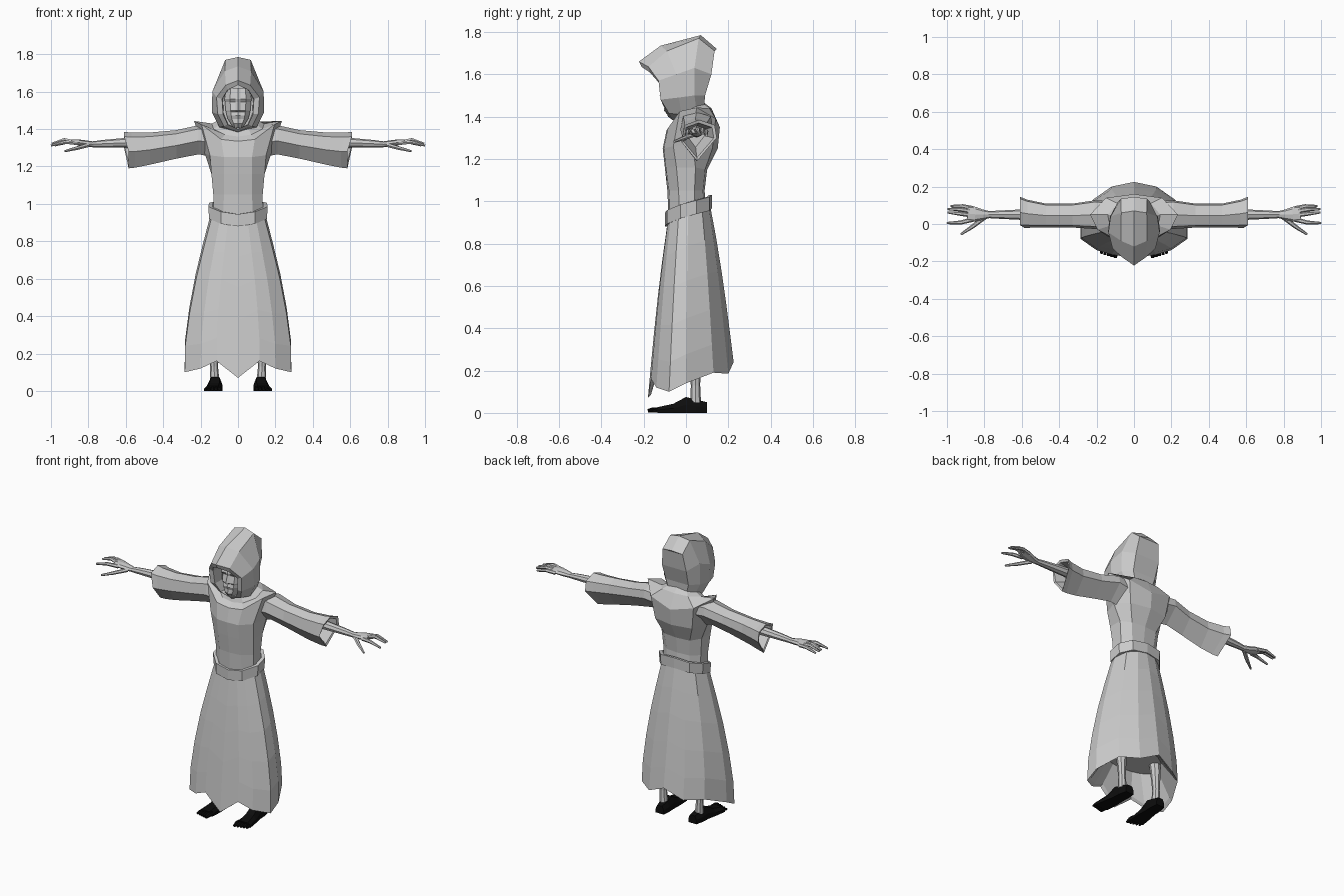
import bpy, bmesh, math
from mathutils import Vector


def material(name, v):
    m = bpy.data.materials.new(name)
    m.diffuse_color = (v, v, v, 1)
    return m


GREY = material("pale_grey", 0.59)
BLACK = material("black", 0.004)


def loft(name, rings, mat=GREY, caps=(True, True), fold=False, mirror=False):
    """Skin a stack of closed rings; fold caps symmetric rings with cross strips."""
    bm = bmesh.new()
    vs = [[bm.verts.new(p) for p in r] for r in rings]
    n = len(vs[0])
    for a, b in zip(vs, vs[1:]):
        for i in range(n):
            j = (i + 1) % n
            bm.faces.new((a[i], a[j], b[j], b[i]))
    for ring, wanted in ((vs[0], caps[0]), (vs[-1], caps[1])):
        if not wanted:
            continue
        if fold:
            for i in range(n // 2):
                quad = [ring[i], ring[i + 1], ring[(n - i - 1) % n], ring[(n - i) % n]]
                bm.faces.new(list(dict.fromkeys(quad)))
        else:
            bm.faces.new(ring)
    bmesh.ops.recalc_face_normals(bm, faces=bm.faces)
    me = bpy.data.meshes.new(name)
    bm.to_mesh(me)
    bm.free()
    me.materials.append(mat)
    ob = bpy.data.objects.new(name, me)
    bpy.context.collection.objects.link(ob)
    if mirror:
        mod = ob.modifiers.new("mirror", 'MIRROR')
        mod.use_mirror_merge = False
    return ob


def full(half):
    """Complete a half ring that runs from centre to centre."""
    return list(half) + [(-x, y, z) for x, y, z in reversed(half[1:-1])]


def scaled(ring, sx, sy, dz):
    return [(x * sx, y * sy, z + dz) for x, y, z in ring]


def tube(name, path, radii, n=6, mat=GREY):
    """Mirrored tube along a path with (side, up) radii."""
    pts = [Vector(p) for p in path]
    rings = []
    for k, p in enumerate(pts):
        d = (pts[min(k + 1, len(pts) - 1)] - pts[max(k - 1, 0)]).normalized()
        side = Vector((1, 0, 0)) if abs(d.z) > 0.9 else d.cross(Vector((0, 0, 1))).normalized()
        up = side.cross(d)
        a, b = radii[k]
        rings.append([p + side * a * math.cos(2 * math.pi * i / n)
                      + up * b * math.sin(2 * math.pi * i / n) for i in range(n)])
    return loft(name, rings, mat, mirror=True)


# Skirt: bulging panels from waist to ragged hem, with a hollow underside
waist = [(0, -.09, .88), (.055, -.088, .885), (.1, -.075, .9), (.14, -.035, .93),
         (.145, .01, .95), (.115, .075, .97), (.06, .105, .99), (0, .11, 1.0)]
hem = [(0, -.18, .07), (.115, -.165, .16), (.2, -.14, .12), (.285, -.08, .1),
       (.285, .0, .14), (.22, .13, .19), (.12, .2, .185), (0, .225, .24)]
rings = []
for t, bx, by in ((0, 0, 0), (.2, .3, .25), (.4, .58, .47), (.62, .82, .68), (.83, .98, .86), (1, 1, 1)):
    rings.append(full([(a[0] + (b[0] - a[0]) * bx, a[1] + (b[1] - a[1]) * by, a[2] + (b[2] - a[2]) * t)
                       for a, b in zip(waist, hem)]))
low = full(hem)
rings.append(scaled(low, .93, .92, .015))
rings.append([(x * .62, y * .62, .3) for x, y, z in low])
loft("skirt", rings, fold=True)

# Belt: tilted band, lower at the front
band = full([(0, -.1, .88), (.09, -.09, .893), (.155, -.025, .92), (.152, .05, .94),
             (.1, .11, .955), (0, .122, .965)])
loft("belt", [scaled(band, .88, .88, 0), band, scaled(band, 1.02, 1, .065), scaled(band, .88, .88, .065)],
     caps=(False, False))

# Tunic: bodice flaring into the shoulder cowl
bodice = [
    [(0, -.082, .92), (.08, -.075, .92), (.13, -.03, .92), (.13, .04, .94), (.08, .085, .95), (0, .095, .95)],
    [(0, -.088, 1.05), (.075, -.08, 1.05), (.132, -.035, 1.05), (.132, .04, 1.05), (.08, .08, 1.05), (0, .088, 1.05)],
    [(0, -.1, 1.16), (.075, -.095, 1.16), (.142, -.045, 1.16), (.142, .045, 1.16), (.09, .09, 1.15), (0, .1, 1.15)],
    [(0, -.11, 1.25), (.075, -.105, 1.25), (.15, -.06, 1.26), (.178, .03, 1.27), (.13, .125, 1.25), (0, .15, 1.25)],
    [(0, -.092, 1.335), (.09, -.085, 1.345), (.195, -.03, 1.425), (.235, .05, 1.443), (.15, .14, 1.39), (0, .16, 1.35)],
    [(0, -.06, 1.36), (.07, -.055, 1.37), (.13, -.01, 1.4), (.14, .05, 1.43), (.09, .11, 1.44), (0, .12, 1.44)],
    [(0, -.03, 1.44), (.04, -.025, 1.44), (.07, .0, 1.45), (.075, .04, 1.46), (.05, .07, 1.47), (0, .08, 1.47)],
]
loft("tunic", [full(r) for r in bodice], fold=True)

# Hood: loops from the recess behind the face, over the rim, to the back of the head
rim = [(0, -.21, 1.635), (.055, -.172, 1.61), (.085, -.128, 1.56), (.08, -.118, 1.48),
       (.055, -.095, 1.425), (0, -.085, 1.4)]
hood = [
    [(x * .95, -.05, z) for x, y, z in rim],
    rim,
    [(0, -.222, 1.66), (.065, -.177, 1.635), (.115, -.13, 1.57), (.108, -.12, 1.48), (.075, -.08, 1.415), (0, -.065, 1.385)],
    [(0, -.12, 1.735), (.07, -.09, 1.71), (.137, -.045, 1.6), (.14, -.035, 1.49), (.1, -.02, 1.41), (0, -.02, 1.38)],
    [(0, .07, 1.785), (.068, .06, 1.77), (.125, .04, 1.63), (.128, .04, 1.5), (.09, .05, 1.42), (0, .06, 1.4)],
    [(0, .145, 1.72), (.07, .135, 1.71), (.085, .12, 1.6), (.08, .09, 1.5), (.06, .085, 1.43), (0, .09, 1.41)],
]
loft("hood", [full(r) for r in hood], fold=True)

# Face: stacked slices (height, centre depth, eye-line depth, cheek half width)
slices = ((1.405, -.085, -.08, .025), (1.43, -.105, -.095, .04), (1.455, -.1, -.095, .055),
          (1.472, -.108, -.1, .06), (1.492, -.1, -.097, .064), (1.5, -.125, -.1, .066),
          (1.545, -.107, -.092, .07), (1.56, -.108, -.106, .072), (1.62, -.095, -.09, .065))
loft("face", [full([(0, c, z), (.014, (c + e) / 2 + .003, z), (w * .6, e, z), (w, -.065, z), (w * .9, -.03, z), (0, -.03, z)])
              for z, c, e, w in slices], fold=True)

# Sleeves: tapered then flared at an open cuff
cuff = [(-.085, -.01), (-.07, .07), (0, .095), (.075, .07), (.085, .01), (-.01, -.1)]
sleeve = []
for x, cy, cz, sy, sz, lean in ((.13, .05, 1.335, .85, .85, 0), (.21, .05, 1.345, .9, .8, 0),
                                (.33, .045, 1.32, .75, .78, 0), (.47, .045, 1.298, .75, .88, 0),
                                (.56, .055, 1.29, .88, .96, .01), (.597, .062, 1.29, .98, 1, .012),
                                (.592, .06, 1.29, .84, .84, .012), (.5, .05, 1.305, .45, .5, 0)):
    sleeve.append([(x + lean * math.copysign(1, c), cy + b * sy, cz + c * sz) for b, c in cuff])
loft("sleeve", sleeve, mirror=True)

# Forearm and palm
tube("forearm", [(.48, .05, 1.33), (.6, .05, 1.327), (.72, .05, 1.322), (.79, .05, 1.318)],
     [(.03, .03), (.028, .026), (.022, .02), (.018, .015)], 8)
tube("palm", [(.77, .05, 1.318), (.81, .05, 1.322), (.85, .052, 1.328), (.89, .056, 1.332)],
     [(.018, .015), (.028, .017), (.04, .016), (.04, .012)], 8)

# Fingers and thumb
fingers = {
    "index_finger": [(.86, .025, 1.325), (.925, .008, 1.33), (1.0, .005, 1.312)],
    "middle_finger": [(.87, .048, 1.33), (.93, .055, 1.343), (.995, .062, 1.322)],
    "ring_finger": [(.87, .068, 1.33), (.93, .078, 1.34), (.995, .08, 1.32)],
    "little_finger": [(.86, .083, 1.325), (.915, .095, 1.33), (.98, .096, 1.312)],
    "thumb": [(.8, .035, 1.315), (.865, -.015, 1.297), (.925, -.055, 1.282)],
}
for name, path in fingers.items():
    tube(name, path, [(.013, .012), (.011, .01), (.006, .006)])

# Legs
tube("leg", [(.125, .045, .05), (.128, .045, .13), (.128, .04, .25), (.12, .03, .42)],
     [(.026, .026), (.021, .022), (.03, .03), (.04, .04)], 8)

# Feet: heel to ball, then toes
foot = []
for y, cx, w, h in ((.1, .115, .028, .05), (.05, .119, .036, .062), (.0, .121, .036, .075),
                    (-.06, .126, .043, .043), (-.135, .134, .047, .027)):
    foot.append([(cx + w * a, y, h * b) for a, b in
                 ((-1, 0), (-1, .5), (-.6, 1), (.6, 1), (1, .5), (1, 0))])
loft("foot", foot, BLACK, mirror=True)
for k in range(5):
    x = .098 + .0185 * k
    r = .013 - .001 * k
    tube("toe", [(x - .002, -.12, r), (x, -.155 + .004 * k, r + .002), (x + .002, -.18 + .005 * k, r * .8)],
         [(r, r), (r, r), (r * .7, r * .7)], 6, BLACK)
